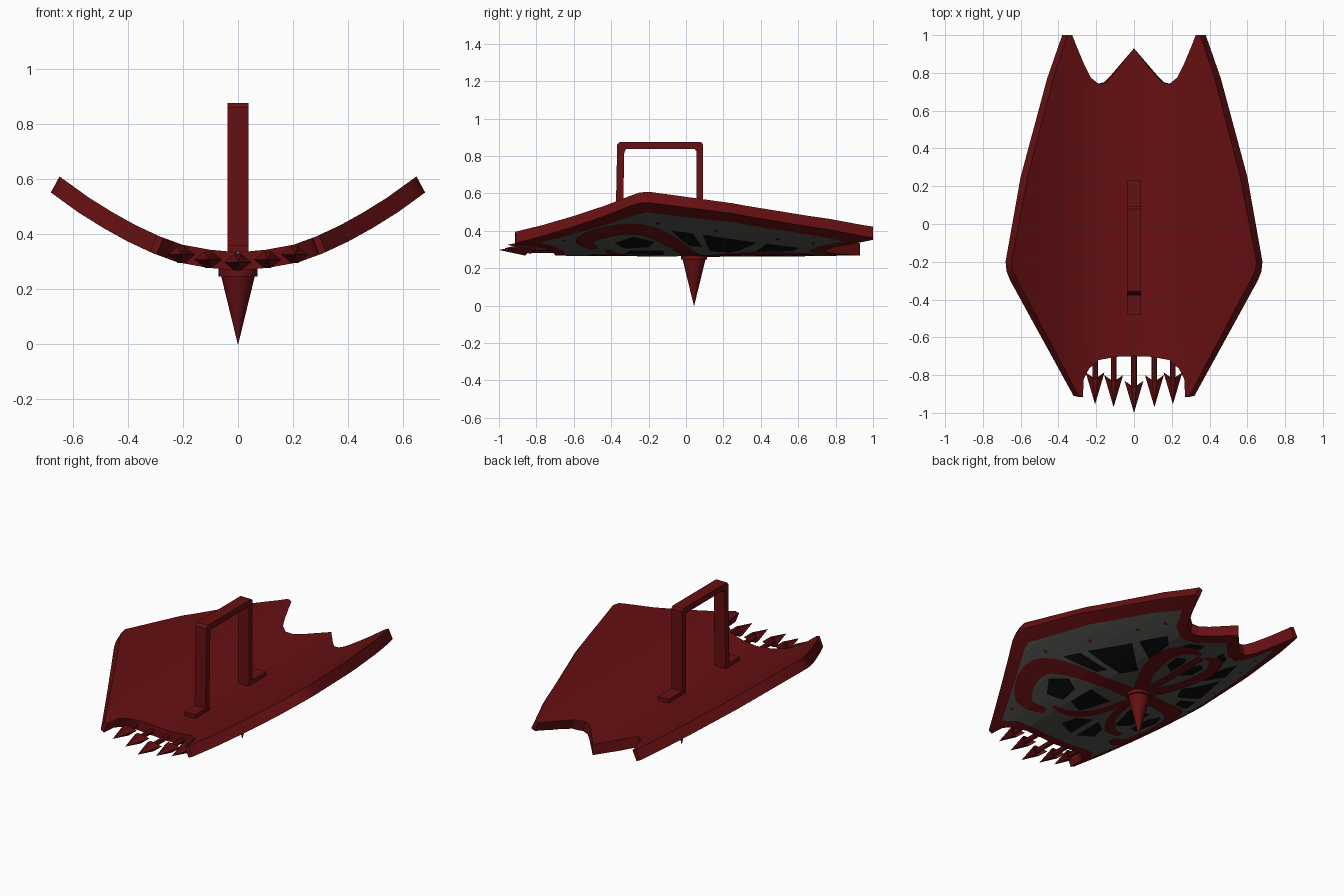
import bpy, bmesh, math
from mathutils import Vector, Matrix

if "Cube" in bpy.data.objects:
    bpy.data.objects.remove(bpy.data.objects["Cube"])

def mat(name, c):
    m = bpy.data.materials.new(name)
    m.diffuse_color = (*c, 1)
    m.use_nodes = True
    m.node_tree.nodes["Principled BSDF"].inputs["Base Color"].default_value = m.diffuse_color
    return m

RED = mat("dark red", (0.135, 0.005, 0.006))
GREY = mat("iron grey", (0.085, 0.085, 0.08))
BLACK = mat("near black", (0.004, 0.004, 0.004))

def finish(bm, name, m, smooth=None):
    me = bpy.data.meshes.new(name)
    bm.to_mesh(me)
    bm.free()
    me.materials.append(m)
    ob = bpy.data.objects.new(name, me)
    bpy.context.collection.objects.link(ob)
    if smooth:
        bpy.ops.object.select_all(action='DESELECT')
        ob.select_set(True)
        bpy.context.view_layer.objects.active = ob
        bpy.ops.object.shade_smooth_by_angle(angle=math.radians(smooth))
    return ob

# Curved cross-section of the underside: z as a function of |x|
KNOTS = [(0, .267), (.11, .277), (.22, .297), (.31, .330), (.40, .372),
         (.49, .422), (.58, .478), (.70, .565)]

def zb(x):
    x = abs(x)
    for (a, za), (b, z2) in zip(KNOTS, KNOTS[1:]):
        if x <= b:
            return za + (z2 - za) * (x - a) / (b - a)
    return KNOTS[-1][1]

def normal(x):
    e = .04
    return Vector((-(zb(x + e) - zb(x - e)) / (2 * e), 0, 1)).normalized()

def mirrored(half):
    return half + [(-x, y) for x, y in reversed(half) if x > 1e-6]

def draped(polys, lift=0.0):
    """Flat polygons cut at the section kinks and laid under the curve."""
    bm = bmesh.new()
    for p in polys:
        bm.faces.new([bm.verts.new((x, y, 0)) for x, y in p])
    bmesh.ops.remove_doubles(bm, verts=bm.verts, dist=1e-5)
    bmesh.ops.triangulate(bm, faces=bm.faces[:])
    for k, _ in KNOTS[:-1]:
        for s in ((1, -1) if k else (1,)):
            bmesh.ops.bisect_plane(bm, geom=bm.verts[:] + bm.edges[:] + bm.faces[:],
                                   plane_co=(s * k, 0, 0), plane_no=(1, 0, 0))
    for f in bm.faces:
        f.normal_update()
        if f.normal.z > 0:
            f.normal_flip()
    for v in bm.verts:
        x = v.co.x
        v.co.z = zb(x)
        v.co -= normal(x) * lift
    return bm

def both(polys):
    return polys + [[(-x, y) for x, y in p] for p in polys]

# Shield body
half = [(0, .93), (.12, .79), (.16, .75), (.20, .74), (.25, .775), (.29, .85), (.33, .94),
        (.355, 1.0), (.38, 1.0), (.46, .77), (.60, .25), (.68, -.20), (.675, -.25),
        (.655, -.30), (.32, -.91), (.295, -.915), (.29, -.82), (.26, -.765),
        (.20, -.72), (.10, -.703), (0, -.70)]
bm = draped([mirrored(half)])
ret = bmesh.ops.extrude_face_region(bm, geom=bm.faces[:], use_keep_orig=True)
for v in [g for g in ret["geom"] if isinstance(g, bmesh.types.BMVert)]:
    v.co += normal(v.co.x) * .066
bmesh.ops.recalc_face_normals(bm, faces=bm.faces[:])
finish(bm, "shield_body", RED, 25)

# Grey painted field
field = [(0, .82), (.12, .69), (.20, .66), (.28, .71), (.345, .84), (.41, .68), (.53, .25),
         (.61, -.21), (.59, -.27), (.33, -.78), (.28, -.70), (.20, -.66), (0, -.64)]
finish(draped([mirrored(field)], .002), "grey_field", GREY)

# Black painted panels
panels = [[(.46, -.08), (.43, .04), (.27, .09), (.29, .02)],
          [(.42, .09), (.33, .38), (.16, .23), (.21, .13)],
          [(.32, .43), (.26, .61), (.21, .56), (.18, .36)],
          [(.34, -.17), (.40, -.28), (.33, -.38), (.25, -.33), (.27, -.2)],
          [(.22, -.12), (.22, -.3), (.13, -.33), (.07, -.12)],
          [(.03, .36), (.09, .40), (.10, .50), (.05, .53), (.03, .48)],
          [(.06, .66), (.15, .60), (.14, .66), (.07, .71)],
          [(.02, -.34), (.10, -.40), (.12, -.5), (.02, -.54)]]
finish(draped(both(panels), .004), "black_panels", BLACK)

# Red painted scrollwork: smooth ribbons along a few points
def ribbon(pts, widths, n=6):
    P = [Vector(p) for p in pts]
    P = [2 * P[0] - P[1]] + P + [2 * P[-1] - P[-2]]
    line, w = [], []
    for i in range(1, len(P) - 2):
        a, b, c, d = P[i - 1:i + 3]
        for k in range(n):
            t = k / n
            line.append(.5 * (2 * b + (c - a) * t + (2 * a - 5 * b + 4 * c - d) * t * t
                              + (3 * b - a - 3 * c + d) * t ** 3))
            w.append(widths[i - 1] * (1 - t) + widths[i] * t)
    line.append(P[-2])
    w.append(widths[-1])
    L, R = [], []
    for i, p in enumerate(line):
        t = (line[min(i + 1, len(line) - 1)] - line[max(i - 1, 0)]).normalized()
        s = Vector((-t.y, t.x)) * w[i] / 2
        L.append(tuple(p + s))
        R.append(tuple(p - s))
    return [[L[i], L[i + 1], R[i + 1], R[i]] for i in range(len(L) - 1)]

scrolls = [ribbon([(0, .04), (.2, .0), (.38, -.11), (.47, -.25), (.45, -.42), (.36, -.54), (.25, -.49)],
                  [.12, .09, .10, .10, .10, .10, .05]),
           ribbon([(0, .06), (.10, .22), (.15, .38), (.15, .52), (.09, .61), (.02, .62)],
                  [.10, .08, .09, .08, .07, .03]),
           ribbon([(.01, -.05), (.05, -.25), (.14, -.38), (.25, -.42)],
                  [.04, .05, .06, .03])]
for i, r in enumerate(scrolls):
    for s in (1, -1):
        finish(draped([[(s * x, y) for x, y in q] for q in r], .006), "scroll_ribbon", RED)
finish(draped([[(-.025, 0), (.025, 0), (.025, .6), (-.025, .6)]], .007), "centre_ribbon", RED)

# Rivets around the field
dots = []
for x, y in [(.53, -.15), (.46, .16), (.38, .49), (.33, .68), (.36, -.65), (.50, -.36)]:
    dots.append([(x + .011 * math.cos(k * math.pi / 4), y + .011 * math.sin(k * math.pi / 4))
                 for k in range(8)])
finish(draped(both(dots), .008), "rivets", RED)

# Boss spike with flange
bm = bmesh.new()
for r1, r2, z0, z1 in ((.001, .062, 0, .25), (.07, .07, .245, .275)):
    bmesh.ops.create_cone(bm, cap_ends=True, segments=12, radius1=r1, radius2=r2, depth=z1 - z0,
                          matrix=Matrix.Translation((0, .043, (z0 + z1) / 2)))
finish(bm, "boss_spike", RED, 35)

# Handle: bent strip with feet
prof = [(.23, .335), (.23, .36), (.092, .36), (.092, .86), (.08, .875), (-.355, .875), (-.368, .86),
        (-.378, .36), (-.48, .36), (-.48, .335), (-.34, .335), (-.33, .82), (-.32, .838),
        (.045, .838), (.055, .825), (.055, .335)]
bm = bmesh.new()
f = bm.faces.new([bm.verts.new((-.038, y, z)) for y, z in prof])
ret = bmesh.ops.extrude_face_region(bm, geom=[f], use_keep_orig=True)
bmesh.ops.translate(bm, vec=(.076, 0, 0),
                    verts=[g for g in ret["geom"] if isinstance(g, bmesh.types.BMVert)])
bmesh.ops.recalc_face_normals(bm, faces=bm.faces[:])
finish(bm, "handle", RED)

# Arrows projecting from the front edge
def arrow(x, tip):
    z = zb(x) + .03
    bm = bmesh.new()
    bmesh.ops.create_cone(bm, cap_ends=True, segments=8, radius1=.015, radius2=.015, depth=.22,
                          matrix=Matrix.Translation((x, -.77, z)) @ Matrix.Rotation(math.pi / 2, 4, 'X'))
    top = bm.verts.new((x, tip, z))
    notch = bm.verts.new((x, tip + .135, z))
    ring = [bm.verts.new((x + dx, tip + dy, z + dz)) for dx, dy, dz in
            ((.05, .17, 0), (.012, .14, .03), (-.012, .14, .03),
             (-.05, .17, 0), (-.012, .14, -.03), (.012, .14, -.03))]
    for i in range(6):
        a, b = ring[i], ring[(i + 1) % 6]
        bm.faces.new((top, a, b))
        bm.faces.new((notch, b, a))
    bmesh.ops.recalc_face_normals(bm, faces=bm.faces[:])
    finish(bm, "arrow", RED)

for x, tip in ((0, -1.0), (.108, -.97), (-.108, -.97), (.206, -.955), (-.206, -.955)):
    arrow(x, tip)
